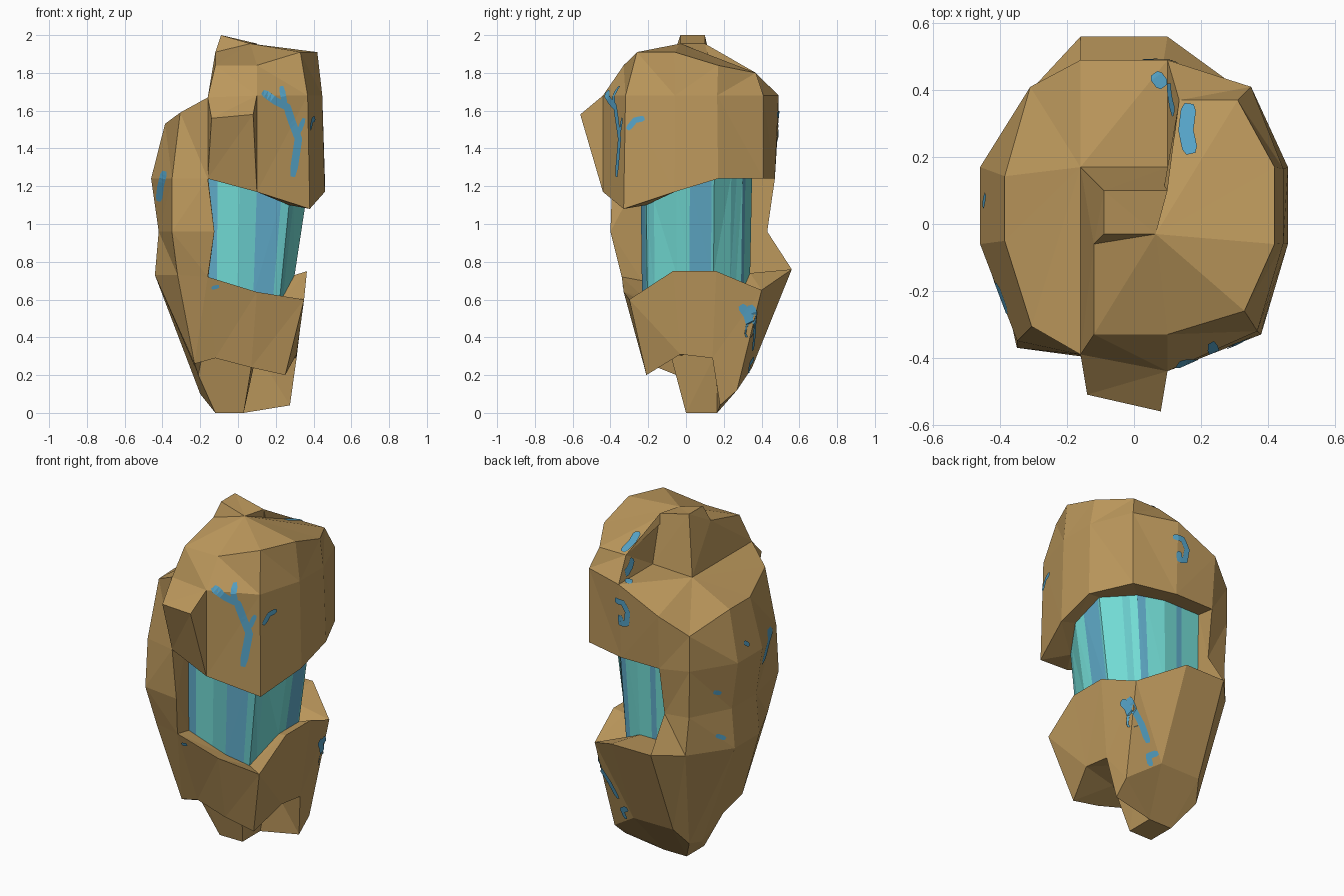
import bpy, bmesh
from mathutils import Vector as V
from mathutils.bvhtree import BVHTree

if "Cube" in bpy.data.objects:
    bpy.data.objects.remove(bpy.data.objects["Cube"])


def material(name, rgb):
    m = bpy.data.materials.new(name)
    lin = [((c / 255 + 0.055) / 1.055) ** 2.4 for c in rgb]
    m.diffuse_color = (*lin, 1)
    m.use_nodes = True
    m.node_tree.nodes["Principled BSDF"].inputs["Base Color"].default_value = m.diffuse_color
    return m


TAN = material("tan shell", (188, 152, 92))
TEAL = material("teal core", (114, 219, 212))
MID = material("middle teal core", (104, 200, 200))
BLUE = material("blue stripe", (96, 172, 202))
CRACK = material("blue crack", (86, 164, 200))


def build(name, faces, mats, idx=None, fix=True):
    """Object from faces given as coordinate lists, welded and flat shaded."""
    bm = bmesh.new()
    for n, f in enumerate(faces):
        face = bm.faces.new([bm.verts.new(p) for p in f])
        face.material_index = idx[n] if idx else 0
    bmesh.ops.remove_doubles(bm, verts=bm.verts, dist=0.0005)
    if fix:
        bmesh.ops.recalc_face_normals(bm, faces=bm.faces)
    bmesh.ops.triangulate(bm, faces=bm.faces)
    me = bpy.data.meshes.new(name)
    tree = BVHTree.FromBMesh(bm)
    bm.to_mesh(me)
    bm.free()
    for m in mats:
        me.materials.append(m)
    ob = bpy.data.objects.new(name, me)
    bpy.context.collection.objects.link(ob)
    return tree


def strip(a, b):
    return [[a[i], a[i + 1], b[i + 1], b[i]] for i in range(len(a) - 1)]


def fan(c, pts):
    return [[c, pts[i], pts[i + 1]] for i in range(len(pts) - 1)]


# Twelve-sided plan, counter-clockwise from the front left corner of the hood
plan = [(-.16, -.39), (.10, -.44), (.38, -.33), (.46, -.06), (.46, .17), (.35, .41),
        (.10, .49), (-.16, .49), (-.31, .41), (-.46, .17), (-.46, -.06), (-.36, -.36)]


def ring(zs, scales):
    return [V((x * s, y * s, z)) for (x, y), z, s in zip(plan, zs, scales)]


rim = ring([1.67, 1.68, 1.68, 1.68, 1.68, 1.68, 1.68, 1.56, 1.45, 1.53, 1.53, 1.59],
           [1, 1, .97, .97, .97, 1, 1, 1, 1, .84, .84, .85])
hem = ring([1.24, 1.17, 1.08, 1.17] + [1.24] * 8, [1] * 6 + [.96, .96] + [1] * 3 + [.97])
waist = [V(p) for p in [(-.16, .43, .96), (-.30, .40, .96), (-.42, .17, .96),
                        (-.42, -.06, .96), (-.35, -.37, .96), (-.125, -.40, .96)]]
lip = [V(p) for p in [
    (-.16, -.34, .72), (.10, -.33, .64), (.35, -.30, .60), (.365, -.07, .75),
    (.365, .16, .75), (.32, .40, .65), (.10, .56, .76), (-.16, .56, .76),
    (-.29, .42, .74), (-.44, .17, .73), (-.44, -.06, .73), (-.32, -.31, .73)]]
skirt = [V(p) for p in [
    (-.12, -.21, .29), (.07, -.22, .24), (.25, -.21, .20), (.31, -.03, .31),
    (.31, .14, .29), (.28, .27, .12), (.10, .35, .24), (-.16, .35, .24),
    (-.21, .27, .14), (-.20, .14, .10), (-.21, -.05, .20), (-.23, -.20, .26)]]
prong = V((.275, .18, .04))

# Core outline, set in behind the opening
core_xy = [(-.16, -.24), (.10, -.24), (.27, -.21), (.37, -.05),
           (.37, .15), (.23, .30), (.08, .35), (-.16, .35)]
core_top = [V((x, y, hem[i].z + .02)) for i, (x, y) in enumerate(core_xy)]
core_low = [V((x * (.81 if x > 0 else 1), y * .97, lip[i].z - .02))
            for i, (x, y) in enumerate(core_xy)]

left = [7, 8, 9, 10, 11, 0]
pick = lambda r: [r[i] for i in left]

# Hood walls, and the closed left side below it
shell = strip(hem[1:8], rim[1:8])
shell += strip(pick(hem), pick(rim)) + strip(waist, pick(hem)) + strip(pick(lip), waist)
shell += strip(skirt + skirt[:1], lip + lip[:1])

# Snout wedge on the front of the hood
p, q = V((-.14, -.51, 1.56)), V((.08, -.56, 1.58))
shell += [[rim[0], rim[1], q, p], [p, q, hem[1], hem[0]],
          [rim[0], p, hem[0]], [rim[1], hem[1], q]]

# Hood roof with raised crest, cliff and low cap
roof = [V(c) for c in [(-.12, -.33, 1.84), (.10, -.33, 1.84), (.33, -.26, 1.91),
                       (.42, -.06, 1.91), (.42, .17, 1.84), (.31, .37, 1.80),
                       (.135, .37, 1.80)]]
peak, back_peak = V((.065, -.03, 1.955)), V((.10, .10, 1.955))
crest_a, crest_b = V((-.09, -.03, 2)), V((-.09, .10, 2))
notch = V((-.12, -.06, 1.91))
b1, b2 = V((-.16, .17, 1.67)), V((.10, .17, 1.68))
shell += strip(rim[:7], roof)
shell += fan(peak, [notch] + roof + [back_peak])
shell += [[peak, back_peak, crest_b, crest_a], [peak, crest_a, notch],
          [rim[0], roof[0], notch, b1], [b1, notch, crest_a, crest_b],
          [b1, crest_b, back_peak, b2], [b2, back_peak, roof[6], rim[6]],
          [b1, b2, rim[6], rim[7]]]
shell += fan(b1, rim[7:] + rim[:1])

# Opening: underside of hood, ledge of lower shell, side walls
shell += strip(hem[:8], core_top) + strip(lip[:8], core_low)
shell += [[hem[0], waist[5], core_top[0]], [waist[5], core_low[0], core_top[0]],
          [waist[5], lip[0], core_low[0]],
          [hem[7], waist[0], core_top[7]], [waist[0], core_low[7], core_top[7]],
          [waist[0], lip[7], core_low[7]]]

# Foot and bottom
base = [V(c) for c in [(-.12, 0, 0), (.03, 0, 0), (.03, .165, 0), (-.12, .165, 0)]]
f0, f1, f2 = V((-.19, -.08, .30)), V((.08, -.08, .30)), V((.10, .16, .32))
shell += [base, [base[0], base[1], f1, f0], [base[1], base[2], f2, f1],
          [f0, skirt[11], skirt[0]], [f0, skirt[0], skirt[1], f1],
          [f1, skirt[1], skirt[2]], [f1, skirt[2], skirt[3]],
          [f1, skirt[3], skirt[4], f2], [f2, skirt[4], prong],
          [skirt[4], skirt[5], prong], [base[2], f2, prong],
          [base[2], prong, skirt[5]], [base[2], skirt[5], skirt[6]],
          [base[2], skirt[6], skirt[7], base[3]], [base[3], skirt[7], skirt[8]],
          [base[3], skirt[8], skirt[9]], [base[3], skirt[9], base[0]],
          [base[0], skirt[9], skirt[10]], [base[0], skirt[10], f0],
          [f0, skirt[10], skirt[11]]]
tree = build("shell", shell, [TAN])

# Striped core: each facet split at the given fractions, 0 teal, 1 blue, 2 middle teal
stripes = [[(.2, 1), (.65, 0), (1, 2)], [(.75, 1), (1, 2)], [(.25, 2), (1, 0)],
           [(.35, 0), (.93, 1), (1, 2)], [(.6, 0), (.8, 2), (1, 0)], [(.3, 1), (1, 0)],
           [(.35, 0), (.5, 1), (1, 0)]]
core, idx, top_edge, low_edge = [], [], [core_top[0]], [core_low[0]]
for i, cuts in enumerate(stripes):
    for u, mat in cuts:
        t = core_top[i].lerp(core_top[i + 1], u)
        b = core_low[i].lerp(core_low[i + 1], u)
        core.append([low_edge[-1], b, t, top_edge[-1]])
        idx.append(mat)
        top_edge.append(t)
        low_edge.append(b)
core += [[low_edge[0], low_edge[-1], top_edge[-1], top_edge[0]], top_edge, low_edge]
build("core", core, [TEAL, BLUE, MID], idx + [0, 0, 0])

# Cracks: ribbons drawn in a view and dropped on to the shell
VIEWS = {"front": (lambda a, b: V((a, -2, b)), V((0, 1, 0))),
         "back": (lambda a, b: V((a, 2, b)), V((0, -1, 0))),
         "left": (lambda a, b: V((-2, a, b)), V((1, 0, 0))),
         "right": (lambda a, b: V((2, a, b)), V((-1, 0, 0))),
         "corner": (lambda a, b: V((2 - .71 * a, 2 + .71 * a, b)), V((-.707, -.707, 0))),
         "top": (lambda a, b: V((a, b, 3)), V((0, 0, -1)))}
cracks = []


def crack(view, width, *pts):
    start, d = VIEWS[view]
    pts = [V(c) for c in pts]
    line = [pts[i].lerp(pts[i + 1], k / 4) for i in range(len(pts) - 1) for k in range(4)]
    line.append(pts[-1])
    rows = []
    for i, c in enumerate(line):
        t = (line[min(i + 1, len(line) - 1)] - line[max(i - 1, 0)]).normalized()
        w = width * (.3 if i in (0, len(line) - 1) else .5)
        side = V((-t.y, t.x)) * w
        rows.append([tree.ray_cast(start(*(c + s)), d)[0] for s in (side, -side)])
    for r, s in zip(rows, rows[1:]):
        quad = [r[0], r[1], s[1], s[0]]
        if all(quad) and max((a - quad[0]).length for a in quad) < .12:
            cracks.append([a - d * .007 for a in quad])


crack("front", .04, (.13, 1.70), (.20, 1.65), (.26, 1.62), (.29, 1.53), (.32, 1.45), (.29, 1.25))
crack("front", .03, (.23, 1.73), (.25, 1.62))
crack("front", .025, (.32, 1.48), (.35, 1.56))
crack("right", .03, (-.31, 1.50), (-.27, 1.55), (-.22, 1.56))
crack("front", .035, (-.39, 1.28), (-.41, 1.20), (-.42, 1.12))
crack("front", .02, (-.14, .66), (-.10, .67))
crack("top", .045, (.165, .36), (.155, .28), (.17, .21))
crack("top", .04, (.06, .45), (.09, .41))
crack("left", .04, (.44, 1.72), (.40, 1.72), (.36, 1.74), (.33, 1.77))
crack("back", .035, (.13, 1.58), (.07, 1.58), (.04, 1.53), (.05, 1.46), (.09, 1.45), (.09, 1.50))
crack("corner", .035, (.01, .57), (.04, .49), (.08, .42), (.11, .33))
crack("corner", .03, (.16, .29), (.11, .26), (.12, .21))
crack("right", .045, (.29, .57), (.325, .52), (.34, .47), (.33, .40))
crack("left", .025, (.27, .83), (.22, .80))
crack("left", .025, (.28, 1.09), (.24, 1.07))
crack("left", .025, (.09, 1.33), (.05, 1.30))
build("cracks", cracks, [CRACK], fix=False)
